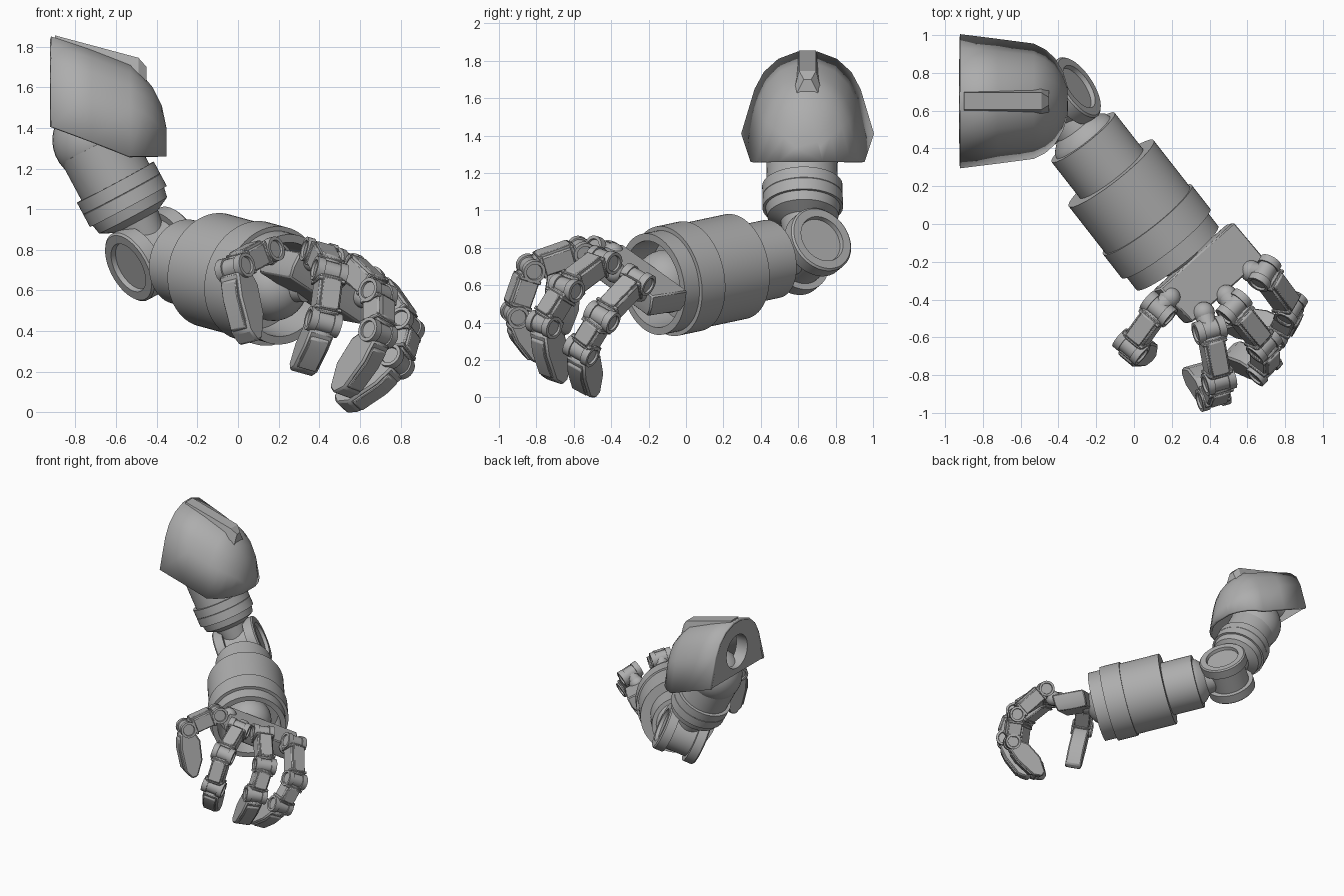
import bpy, bmesh, math
from mathutils import Vector as V

if "Cube" in bpy.data.objects:
    bpy.data.objects.remove(bpy.data.objects["Cube"])

grey = bpy.data.materials.new("plain grey")
grey.use_nodes = True
grey.diffuse_color = (0.42, 0.42, 0.42, 1)
grey.node_tree.nodes["Principled BSDF"].inputs["Base Color"].default_value = (0.42, 0.42, 0.42, 1)
made = []


def finish(name, bm):
    bmesh.ops.recalc_face_normals(bm, faces=bm.faces)
    mesh = bpy.data.meshes.new(name)
    bm.to_mesh(mesh)
    bm.free()
    mesh.materials.append(grey)
    ob = bpy.data.objects.new(name, mesh)
    bpy.context.collection.objects.link(ob)
    made.append(ob)
    return ob


def loft(name, rings, closed=True, first=True, last=True, bevel=0):
    """Skin a list of equal rings, with optional end caps."""
    bm = bmesh.new()
    vs = [[bm.verts.new(p) for p in r] for r in rings]
    n = len(rings[0])
    for a, b in zip(vs, vs[1:]):
        for i in range(n if closed else n - 1):
            j = (i + 1) % n
            bm.faces.new((a[i], a[j], b[j], b[i]))
    if first:
        bm.faces.new(vs[0])
    if last:
        bm.faces.new(vs[-1])
    ob = finish(name, bm)
    if bevel:
        m = ob.modifiers.new("bevel", "BEVEL")
        m.width, m.segments = bevel, 1
    return ob


def lathe(name, profile, origin, axis, steps=48):
    """Turn (radius, distance) pairs round an axis."""
    axis = axis.normalized()
    u = axis.orthogonal().normalized()
    w = axis.cross(u)
    rings = []
    for r, s in profile:
        turn = [math.tau * k / steps for k in range(steps)]
        rings.append([origin + axis * s + (u * math.cos(t) + w * math.sin(t)) * r for t in turn])
    return loft(name, rings)


def prism(name, outline, origin, along, up, across, width, bevel=0.008):
    """Extrude an outline of (along, up) pairs sideways."""
    flat = [origin + along * a + up * b for a, b in outline]
    return loft(name, [[p + across * s * width / 2 for p in flat] for s in (-1, 1)], bevel=bevel)


def ball(name, centre, radius, seg=32):
    bm = bmesh.new()
    bmesh.ops.create_uvsphere(bm, u_segments=seg, v_segments=seg // 2, radius=radius)
    bmesh.ops.translate(bm, verts=bm.verts, vec=centre)
    return finish(name, bm)


# shoulder shell: arches swept along x
MID = 0.65
half = [(1, 0), (0.8, 0.54), (0.66, 0.75), (0.44, 0.91), (0.14, 1)]


def arch(x, w, top, bot):
    side = [(w * a, bot + (top - bot) * b) for a, b in half]
    return [V((x, MID - y, z)) for y, z in side] + [V((x, MID + y, z)) for y, z in reversed(side)]


sections = [(-0.92, 0.355, 1.85, 1.41), (-0.72, 0.33, 1.785, 1.335), (-0.53, 0.305, 1.715, 1.26),
            (-0.47, 0.275, 1.66, 1.26), (-0.42, 0.23, 1.6, 1.26), (-0.375, 0.155, 1.51, 1.26),
            (-0.352, 0.08, 1.4, 1.26)]
shell = loft("shoulder_shell", [arch(*s) for s in sections], closed=False, first=False)
solid = shell.modifiers.new("thickness", "SOLIDIFY")
solid.thickness = 0.02

# shoulder end plate with a round socket
corners = arch(*sections[0])
rim = []
for i, p in enumerate(corners):
    q = corners[(i + 1) % len(corners)]
    count = 12 if i == len(corners) - 1 else 4
    rim += [p.lerp(q, k / count) for k in range(count)]
hub = V((-0.92, MID, 1.59))
hole = [hub + (p - hub).normalized() * 0.135 for p in rim]
loft("shoulder_end_plate", [rim, hole, [p + V((0.1, 0, 0)) for p in hole]], first=False, last=False)

# shoulder ridge
ridge = []
for x, low, high, wl, wh in ((-0.9, 1.78, 1.855, 0.068, 0.045), (-0.49, 1.66, 1.745, 0.068, 0.045),
                             (-0.45, 1.62, 1.7, 0.06, 0.02)):
    ridge.append([V((x, MID - wl, low)), V((x, MID + wl, low)), V((x, MID + wh, high)), V((x, MID - wh, high))])
loft("shoulder_ridge", ridge)

# elbow hinge, the meeting point of both arm axes
elbow = V((-0.415, 0.645, 0.78))
up = V((-0.47, -0.02, 0.88)).normalized()
fore = V((0.607, -0.777, -0.165)).normalized()
hinge = up.cross(fore).normalized()
h = 0.165
lathe("elbow_hinge", [(0.125, 0.025 - h), (0.13, -h), (0.175, -h), (0.185, 0.01 - h), (0.185, -0.085),
                      (0.15, -0.085), (0.15, 0.085), (0.185, 0.085), (0.185, h - 0.01), (0.175, h), (0.13, h),
                      (0.125, h - 0.025)], elbow, hinge, 64)

# upper arm with its double band, and shoulder ball
lathe("upper_arm", [(0.1, 0.06), (0.12, 0.18), (0.19, 0.215), (0.2, 0.265), (0.215, 0.265), (0.215, 0.332),
                    (0.213, 0.334), (0.215, 0.336), (0.215, 0.4), (0.19, 0.4), (0.19, 0.61)],
      elbow + V((0, -0.015, 0)), up)
ball("shoulder_ball", elbow + up * 0.635, 0.2)

# forearm sleeves and the hollow cuff
lathe("forearm", [(0.1, 0.05), (0.12, 0.17), (0.17, 0.215), (0.18, 0.24), (0.212, 0.24), (0.212, 0.485),
                  (0.285, 0.485), (0.285, 0.8), (0.298, 0.8), (0.298, 0.96), (0.275, 0.96), (0.275, 1.06),
                  (0.235, 1.06), (0.225, 0.88)], elbow, fore, 64)
wrist = elbow + fore * 0.97
ball("wrist_ball", wrist, 0.17)

# palm plate, set over the cuff opening
a, b, c, d = V((0.14, -0.34, 0.82)), V((0.53, 0.01, 0.57)), V((0.69, -0.18, 0.54)), V((0.31, -0.52, 0.79))
down = V((-0.45, -0.13, -0.88))
top = [a, b, c, d]
centre = sum(top, V()) / 4
loft("palm", [top, [p + down * 0.08 for p in top], [centre.lerp(p, 0.92) + down * 0.135 for p in top]], bevel=0.008)
lathe("wrist_stub", [(0.08, 0), (0.07, 0.2)], wrist, centre + down * 0.08 - wrist, 24)


def joint(name, centre, axis, r=0.061, h=0.08):
    lathe(name, [(r * 0.68, 0.012 - h), (r * 0.72, -h), (r, -h), (r, -h / 2), (r * 0.85, -h / 2), (r * 0.85, h / 2),
                 (r, h / 2), (r, h), (r * 0.72, h), (r * 0.68, h - 0.012)], centre, axis, 24)


def digit(name, knuckle, joints, tip):
    """A knuckle ball, hinged links and a blade-shaped end."""
    pts = [V(p) for p in joints]
    knuckle, tip = V(knuckle), V(tip)
    axis = (pts[1] - pts[0]).cross(tip - pts[-1]).normalized()
    ball(name + "_knuckle", knuckle, 0.058, 24)
    lathe(name + "_root", [(0.05, 0), (0.05, (pts[0] - knuckle).length)], knuckle, pts[0] - knuckle, 16)
    for i, p in enumerate(pts):
        joint(f"{name}_joint_{i}", p, axis)
    for i, (p, q) in enumerate(zip(pts, pts[1:])):
        e = (q - p).normalized()
        n = e.cross(axis).normalized()
        side = n.cross(e)
        L = (q - p).length
        tag = f"{name}_link_{i}"
        prism(tag, [(0.03, -0.055), (0.03, 0.055), (L - 0.03, 0.055), (L - 0.03, -0.055)], p, e, n, side, 0.12)
        prism(tag + "_plate", [(0.045, 0.05), (0.055, 0.072), (L - 0.055, 0.072), (L - 0.045, 0.05)],
              p, e, n, side, 0.095, 0.004)
        for s in (0.045, L - 0.065):
            prism(tag + "_collar", [(s, -0.06), (s, 0.062), (s + 0.02, 0.062), (s + 0.02, -0.06)],
                  p, e, n, side, 0.14, 0.004)
    p = pts[-1]
    e = (tip - p).normalized()
    n = e.cross(axis).normalized()
    L = (tip - p).length
    blade = [(0.03, 0.06), (0.4 * L, 0.068), (0.85 * L, 0.045), (L, 0), (0.97 * L, -0.045),
             (0.65 * L, -0.09), (0.25 * L, -0.085), (0.03, -0.05)]
    prism(name + "_tip", blade, p, e, n, n.cross(e), 0.125, 0.01)
    nail = [(0.05, 0.05), (0.07, 0.074), (0.4 * L, 0.08), (0.8 * L, 0.06), (0.84 * L, 0.035)]
    prism(name + "_tip_plate", nail, p, e, n, n.cross(e), 0.095, 0.004)


# thumb and three fingers
digit("thumb", (0.19, -0.39, 0.77), [(0.13, -0.45, 0.79), (-0.015, -0.65, 0.71)], (0.05, -0.69, 0.34))
digit("index_finger", (0.37, -0.47, 0.75),
      [(0.4, -0.56, 0.785), (0.45, -0.83, 0.69), (0.42, -0.915, 0.445)], (0.31, -0.78, 0.19))
digit("middle_finger", (0.49, -0.38, 0.67),
      [(0.53, -0.44, 0.735), (0.69, -0.64, 0.585), (0.69, -0.76, 0.39)], (0.51, -0.7, 0.08))
digit("outer_finger", (0.62, -0.25, 0.57),
      [(0.69, -0.26, 0.63), (0.83, -0.45, 0.43), (0.78, -0.56, 0.25)], (0.51, -0.53, 0.02))

# smooth round parts and keep hard edges
for ob in bpy.context.selected_objects:
    ob.select_set(False)
for ob in made:
    ob.select_set(True)
bpy.context.view_layer.objects.active = made[0]
bpy.ops.object.shade_smooth_by_angle(angle=math.radians(30))
